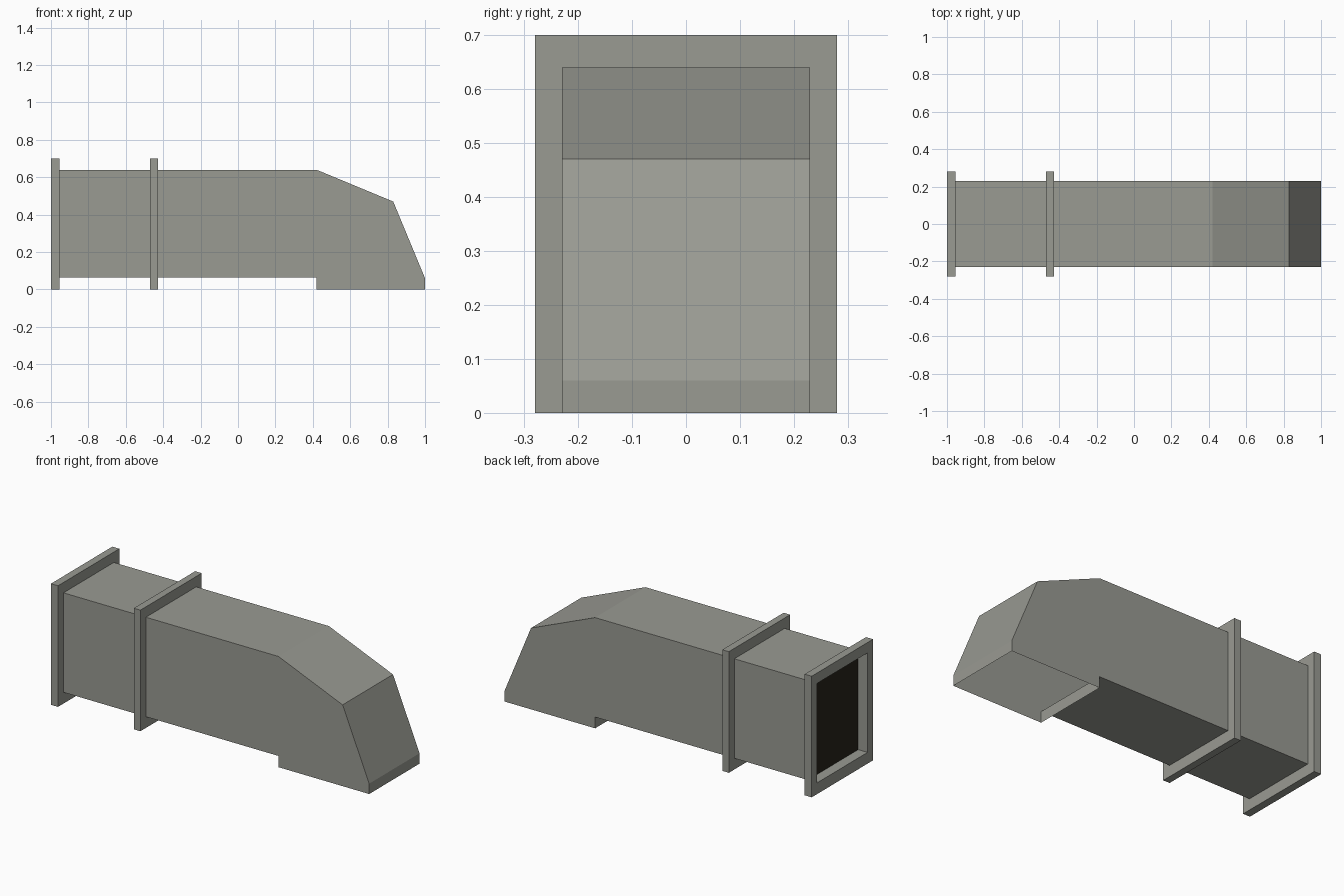
import bpy, bmesh

if "Cube" in bpy.data.objects:
    bpy.data.objects.remove(bpy.data.objects["Cube"])


def material(name, rgb):
    m = bpy.data.materials.new(name)
    m.diffuse_color = (*rgb, 1)
    m.use_nodes = True
    m.node_tree.nodes["Principled BSDF"].inputs["Base Color"].default_value = m.diffuse_color
    return m


METAL = material("galvanised grey", (0.32, 0.325, 0.29))
DARK = material("dark grille", (0.02, 0.017, 0.011))
W = 0.23            # half width of the duct
Z0, Z1 = 0.065, 0.64


def finish(name, bm, mat):
    me = bpy.data.meshes.new(name)
    bm.to_mesh(me)
    bm.free()
    me.materials.append(mat)
    ob = bpy.data.objects.new(name, me)
    bpy.context.collection.objects.link(ob)
    return ob


# Sheet metal duct: side profile swept across y, open at the inlet and under the hood
profile = [(-0.96, Z0), (-0.96, Z1), (0.42, Z1), (0.83, 0.47), (1, 0.06),
           (1, 0), (0.42, 0), (0.42, Z0)]
open_edges = {0, 5}
bm = bmesh.new()
front = [bm.verts.new((x, -W, z)) for x, z in profile]
back = [bm.verts.new((x, W, z)) for x, z in profile]
n = len(profile)
for i in range(n):
    if i not in open_edges:
        j = (i + 1) % n
        bm.faces.new((front[i], front[j], back[j], back[i]))
bm.faces.new(front[::-1])
bm.faces.new(back)
bmesh.ops.recalc_face_normals(bm, faces=bm.faces[:])
finish("duct_shell", bm, METAL)


# Rectangular collars around the duct
def flange(name, x0, x1):
    bm = bmesh.new()
    rings = []
    for x in (x0, x1):
        for hw, lo, hi in ((0.28, 0, 0.70), (W, Z0, Z1)):
            rings.append([bm.verts.new((x, y, z)) for y, z in
                          ((-hw, lo), (hw, lo), (hw, hi), (-hw, hi))])
    for a, b in ((0, 1), (1, 3), (3, 2), (2, 0)):
        for i in range(4):
            j = (i + 1) % 4
            bm.faces.new((rings[a][i], rings[a][j], rings[b][j], rings[b][i]))
    bmesh.ops.recalc_face_normals(bm, faces=bm.faces[:])
    finish(name, bm, METAL)


flange("inlet_flange", -1.0, -0.955)
flange("middle_flange", -0.47, -0.428)

# Dark grille panel recessed inside the inlet
bm = bmesh.new()
bm.faces.new([bm.verts.new((-0.94, y, z)) for y, z in
              ((-W, Z0), (-W, Z1), (W, Z1), (W, Z0))])
finish("inlet_grille", bm, DARK)
